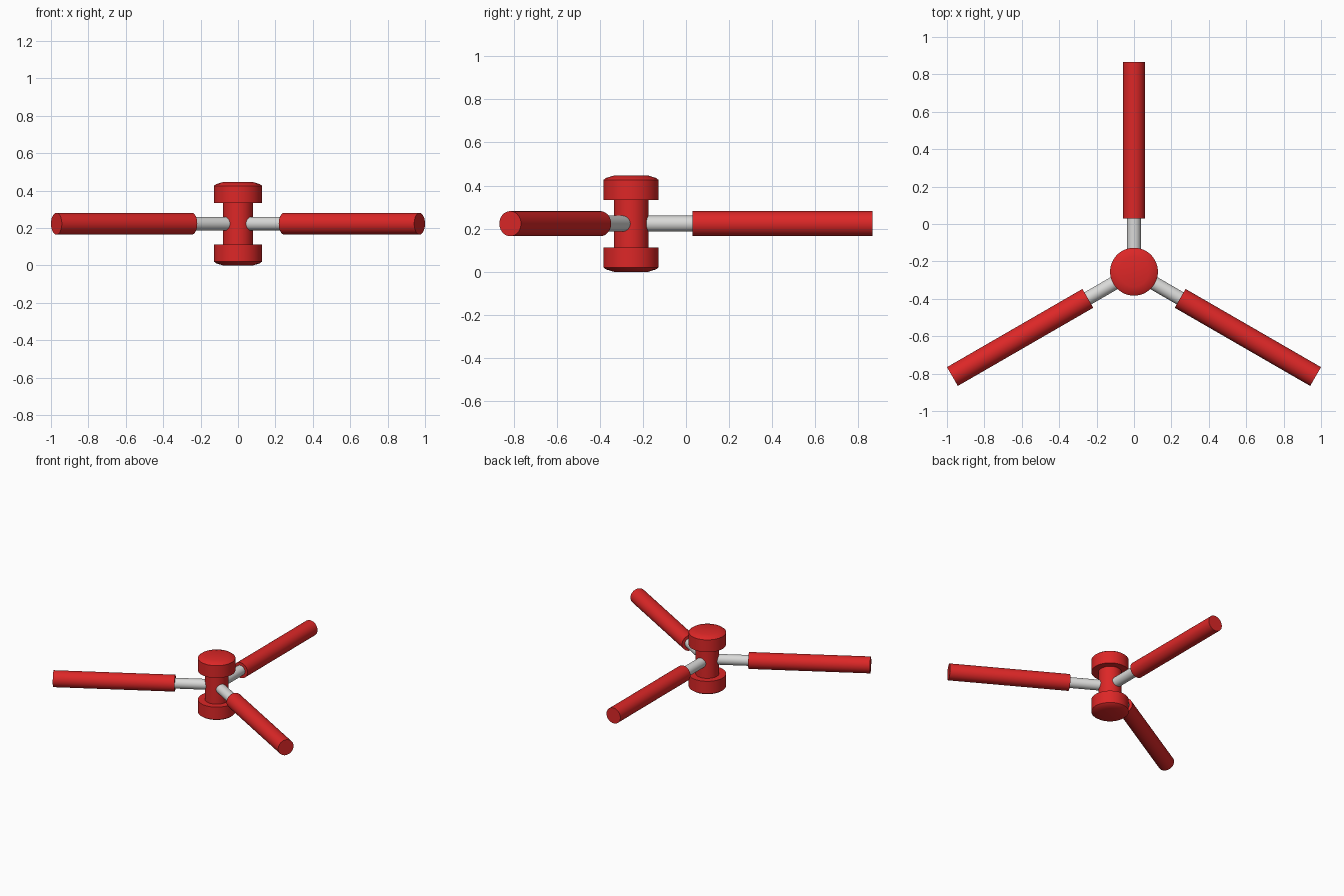
import bpy, bmesh, math
from mathutils import Matrix, Vector

if "Cube" in bpy.data.objects:
    bpy.data.objects.remove(bpy.data.objects["Cube"])

HUB_Y = -0.255     # hub axis position
MID_Z = 0.223      # height of the arms, hub is symmetric about it
SEG = 48


def material(name, rgb):
    m = bpy.data.materials.new(name)
    m.diffuse_color = (*rgb, 1)
    m.use_nodes = True
    m.node_tree.nodes["Principled BSDF"].inputs["Base Color"].default_value = m.diffuse_color
    return m


red = material("red", (0.72, 0.02, 0.02))
grey = material("light_grey", (0.70, 0.70, 0.69))


def lathe(name, profile, mat, matrix):
    """Spin a (radius, height) profile around local z; ends are capped."""
    bm = bmesh.new()
    rings = []
    for r, h in profile:
        rings.append([bm.verts.new((r * math.cos(2 * math.pi * i / SEG),
                                    r * math.sin(2 * math.pi * i / SEG), h))
                      for i in range(SEG)])
    for a, b in zip(rings, rings[1:]):
        for i in range(SEG):
            j = (i + 1) % SEG
            bm.faces.new((a[i], a[j], b[j], b[i]))
    bm.faces.new(rings[0])
    bm.faces.new(rings[-1])
    bmesh.ops.recalc_face_normals(bm, faces=bm.faces)
    me = bpy.data.meshes.new(name)
    bm.to_mesh(me)
    bm.free()
    me.materials.append(mat)
    ob = bpy.data.objects.new(name, me)
    ob.matrix_world = matrix
    bpy.context.collection.objects.link(ob)
    bpy.ops.object.select_all(action='DESELECT')
    ob.select_set(True)
    bpy.context.view_layer.objects.active = ob
    bpy.ops.object.shade_smooth_by_angle(angle=math.radians(30))
    return ob


# Hub: one spool with two wide, softly chamfered end caps
half = [(0.080, 0.110), (0.128, 0.110), (0.128, 0.203), (0.116, 0.212), (0.080, 0.223)]
spool = [(r, -h) for r, h in reversed(half)] + half
centre = Matrix.Translation((0, HUB_Y, MID_Z))
lathe("hub_spool", spool, red, centre)

# Three arms: thin rod into the hub, thick handle outside
for k, deg in enumerate((90, 210, 330), 1):
    a = math.radians(deg)
    direction = Vector((math.cos(a), math.sin(a), 0))
    arm = centre @ direction.to_track_quat('Z', 'Y').to_matrix().to_4x4()
    lathe(f"rod_{k}", [(0.037, 0.05), (0.037, 0.30)], grey, arm)
    lathe(f"handle_{k}", [(0.058, 0.285), (0.058, 1.121)], red, arm)
